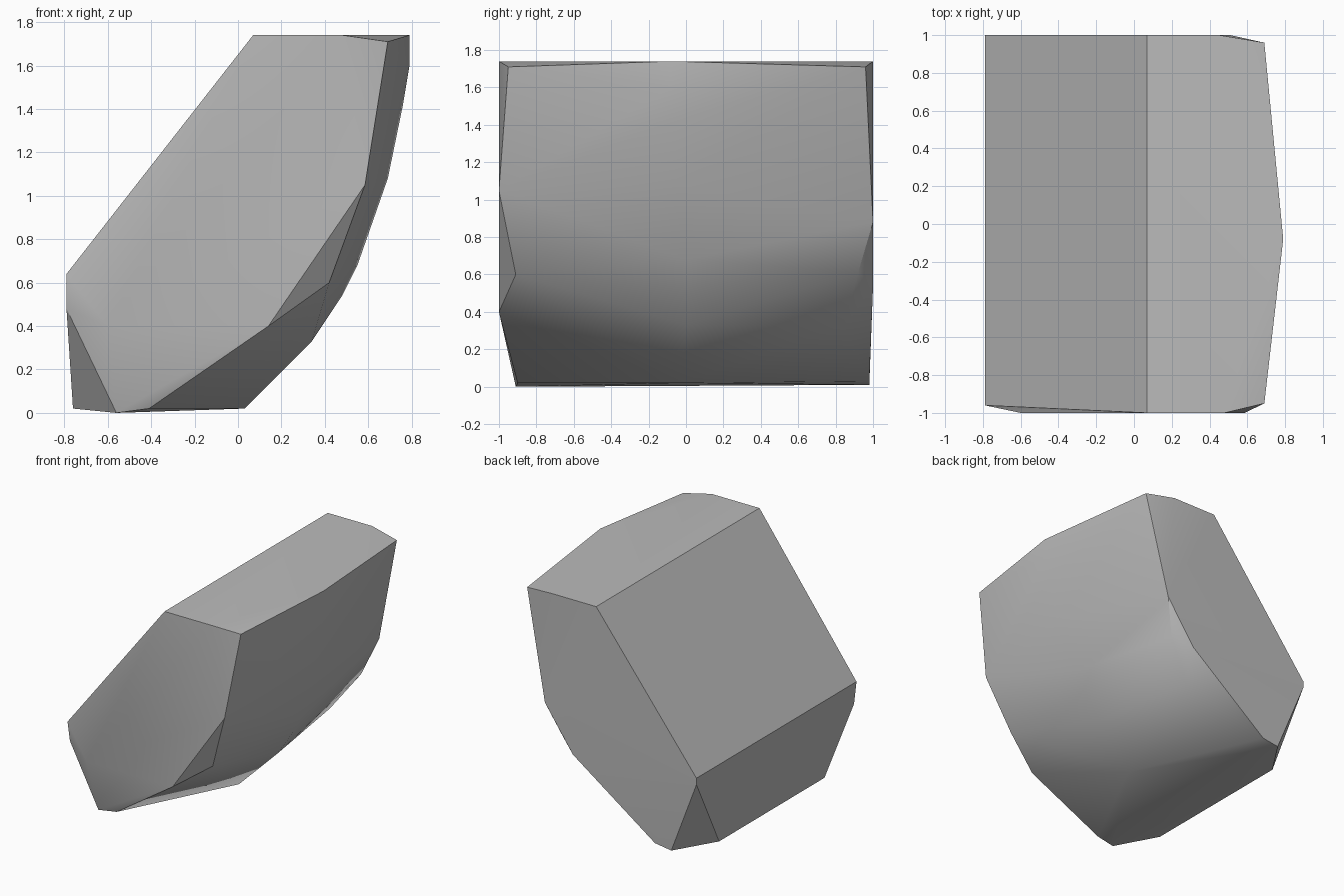
import bpy
import bmesh
import math

# Remove the default cube only
default_cube = bpy.data.objects.get("Cube")
if default_cube:
    bpy.data.objects.remove(default_cube, do_unlink=True)


def make_material(name, color):
    """One flat colour for viewport and render."""
    material = bpy.data.materials.new(name)
    material.use_nodes = True
    material.diffuse_color = color
    shader = material.node_tree.nodes["Principled BSDF"]
    shader.inputs["Base Color"].default_value = color
    return material


def hull_object(name, profiles, material, sharp_angle):
    """Wrap a convex skin around a set of profiles and shade it."""
    mesh = bpy.data.meshes.new(name)
    bm = bmesh.new()
    for profile in profiles:
        for corner in profile:
            bm.verts.new(corner)
    result = bmesh.ops.convex_hull(bm, input=bm.verts[:])
    unused = [e for e in result["geom_interior"] if isinstance(e, bmesh.types.BMVert)]
    bmesh.ops.delete(bm, geom=unused, context="VERTS")
    bmesh.ops.recalc_face_normals(bm, faces=bm.faces[:])
    bm.to_mesh(mesh)
    bm.free()
    mesh.materials.append(material)
    rock = bpy.data.objects.new(name, mesh)
    bpy.context.collection.objects.link(rock)
    bpy.ops.object.select_all(action="DESELECT")
    rock.select_set(True)
    bpy.context.view_layer.objects.active = rock
    bpy.ops.object.shade_smooth_by_angle(angle=math.radians(sharp_angle))
    return rock


# Broken front face of the boulder
front = [
    (-.79, -.96, .64), (.07, -1, 1.74), (.48, -1, 1.74), (.69, -.95, 1.71),
    (.585, -1, 1.05), (.14, -1, .4), (-.41, -.9, .02), (-.56, -.91, 0),
    (-.6, -1, .4), (-.79, -.93, .48), (.42, -.91, .6),
]

# Rounded ridge running down the middle of the bulging side
ridge = [
    (.79, -.08, 1.74), (.79, -.08, 1.6), (.76, -.06, 1.42), (.69, -.05, 1.08),
    (.55, 0, .68), (.48, 0, .54), (.34, 0, .33), (.03, -.03, .02),
]

# Broken back face
back = [
    (-.79, 1, .64), (.07, 1, 1.74), (.45, 1, 1.74), (.69, .96, 1.71),
    (.51, 1, .88), (.27, 1, .54), (-.42, .98, .03), (-.56, .98, .01),
    (-.79, 1, .59), (.41, .92, .61), (.2, .84, .32),
]

# Chipped lower edge beneath the slanted side
foot = [(-.76, -.61, .02), (-.76, .68, .02)]

stone = make_material("grey stone", (.5, .5, .5, 1))
hull_object("boulder", [front, ridge, back, foot], stone, 30)
